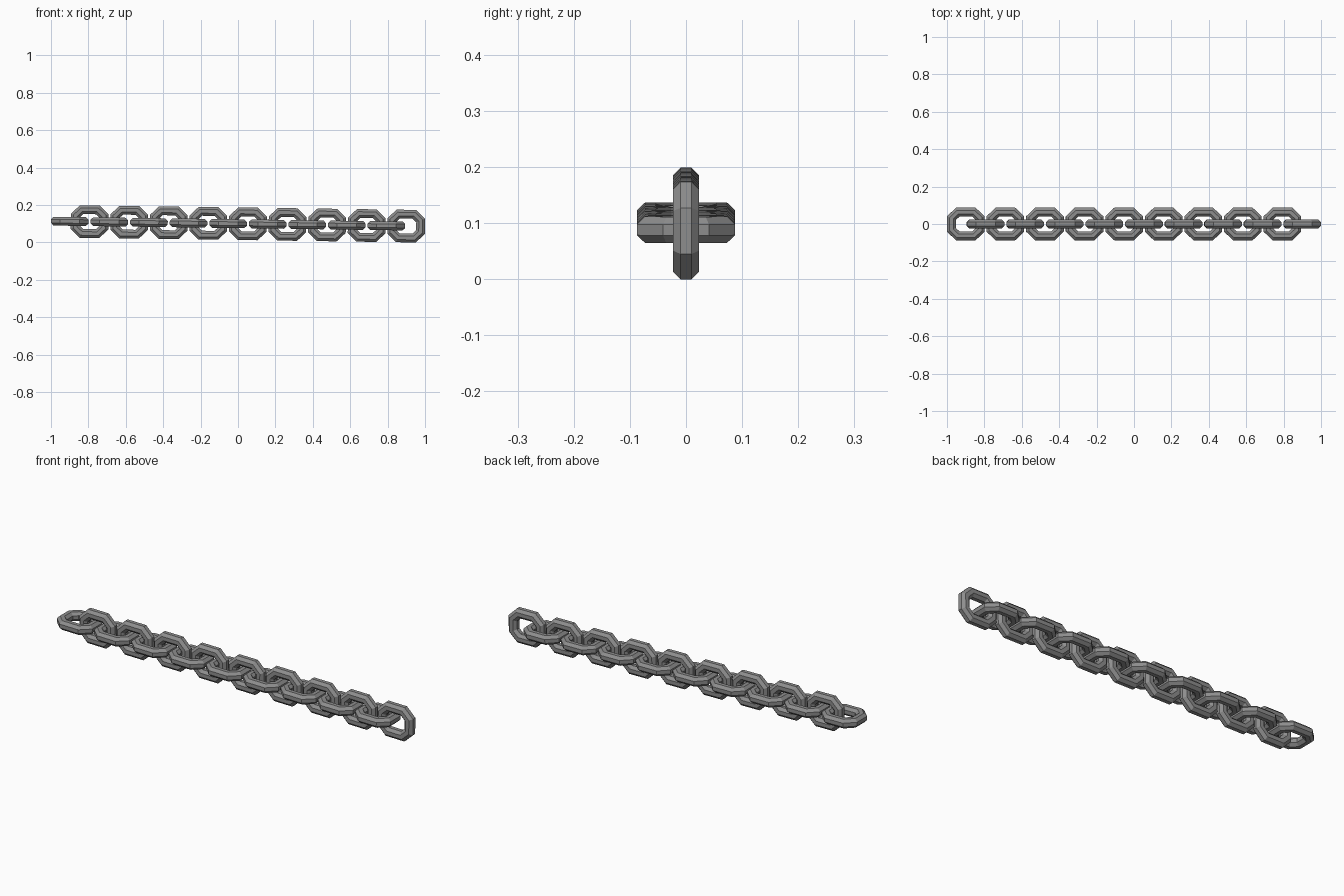
import bpy, bmesh, math
from mathutils import Vector

cube = bpy.data.objects.get("Cube")
if cube:
    bpy.data.objects.remove(cube, do_unlink=True)

steel = bpy.data.materials.new("grey_steel")
steel.use_nodes = True
GREY = (0.27, 0.27, 0.27, 1)
steel.diffuse_color = GREY
bsdf = next(n for n in steel.node_tree.nodes if n.type == 'BSDF_PRINCIPLED')
bsdf.inputs["Base Color"].default_value = GREY

LINKS, PITCH = 18, 0.1058
HALF_LEN, HALF_WID = 0.077, 0.0635   # centre line of the bar
FLAT_SIDE, FLAT_END = 0.043, 0.031   # half lengths of the straight runs
BAR = 0.0235                         # bar radius
BAR_SIDES = 8
SLOPE = 0.0139                       # gentle sag along the chain


def link_mesh():
    """Eight-cornered link: a round bar swept along a closed octagon with mitred corners."""
    quarter = [(HALF_LEN, FLAT_END), (FLAT_SIDE, HALF_WID)]
    path = [Vector((x, y, 0)) for x, y in quarter]
    path += [Vector((-x, y, 0)) for x, y in reversed(quarter)]
    path += [-p for p in path]
    n = len(path)
    bm = bmesh.new()
    rings = []
    for i, p in enumerate(path):
        before = (p - path[i - 1]).normalized()
        after = (path[(i + 1) % n] - p).normalized()
        tangent = (before + after).normalized()
        outward = Vector((tangent.y, -tangent.x, 0)) / tangent.dot(after)
        ring = []
        for k in range(BAR_SIDES):
            a = math.tau * (k + 0.5) / BAR_SIDES
            r = BAR / math.cos(math.pi / BAR_SIDES)
            ring.append(bm.verts.new(p + outward * r * math.cos(a)
                                     + Vector((0, 0, r * math.sin(a)))))
        rings.append(ring)
    for i, ring in enumerate(rings):
        nxt = rings[(i + 1) % n]
        for k in range(BAR_SIDES):
            j = (k + 1) % BAR_SIDES
            bm.faces.new((ring[k], nxt[k], nxt[j], ring[j]))
    bmesh.ops.recalc_face_normals(bm, faces=bm.faces)
    mesh = bpy.data.meshes.new("chain_link")
    bm.to_mesh(mesh)
    bm.free()
    mesh.materials.append(steel)
    return mesh


# Links alternate between lying flat and standing upright
mesh = link_mesh()
for i in range(LINKS):
    upright = i % 2 == 1
    x = (i - (LINKS - 1) / 2) * PITCH
    name = "upright_link" if upright else "flat_link"
    link = bpy.data.objects.new(f"{name}_{i // 2 + 1}", mesh)
    link.location = (x, 0, 0.0995 - SLOPE * x)
    link.rotation_euler = (math.pi / 2 if upright else 0, math.atan(SLOPE), 0)
    bpy.context.collection.objects.link(link)
